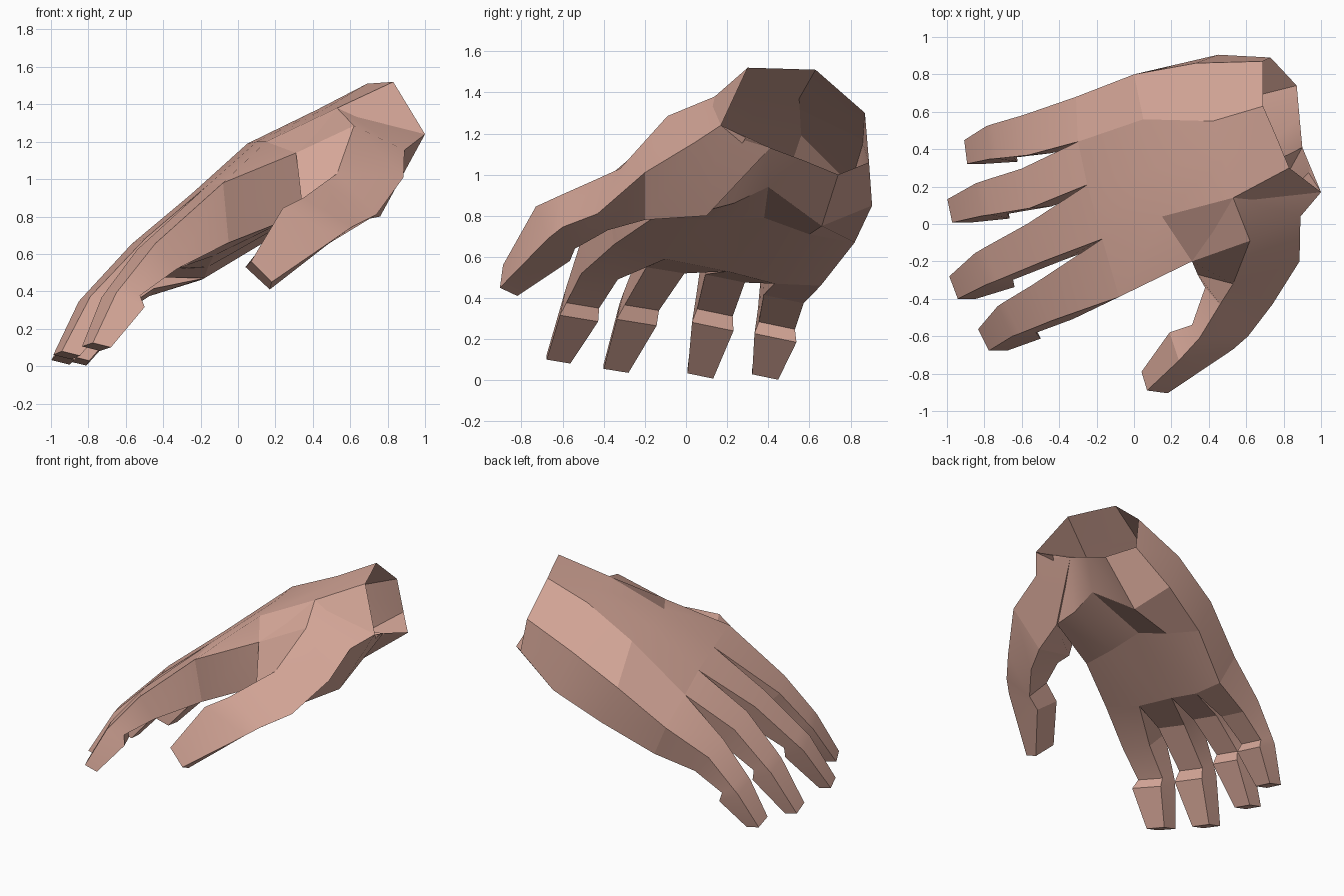
import bpy, bmesh
from mathutils import Vector as V

skin = bpy.data.materials.new("skin")
skin.diffuse_color = (0.66, 0.38, 0.31, 1)


def loft(name, rings, cap_end=True):
    """Skin a list of equal-sized point rings; the first ring stays open."""
    bm = bmesh.new()
    loops = [[bm.verts.new(p) for p in ring] for ring in rings]
    n = len(loops[0])
    for a, b in zip(loops, loops[1:]):
        for i in range(n):
            j = (i + 1) % n
            bm.faces.new((a[i], a[j], b[j], b[i]))
    if cap_end:
        bm.faces.new(loops[-1])
    bmesh.ops.recalc_face_normals(bm, faces=bm.faces)
    me = bpy.data.meshes.new(name)
    bm.to_mesh(me)
    bm.free()
    ob = bpy.data.objects.new(name, me)
    bpy.context.collection.objects.link(ob)
    me.materials.append(skin)
    bpy.ops.object.select_all(action='DESELECT')
    ob.select_set(True)
    bpy.context.view_layer.objects.active = ob
    bpy.ops.object.shade_smooth_by_angle(angle=0.3)


def finger(name, root, middle, last, tip, across):
    """Four-sided finger from its root ring, with a crease before the pad."""
    m, l, t = map(V, (middle, last, tip))
    side = V(across).normalized()
    # back point, direction to the palm side, depth, back width, palm width
    stations = [(m, (0.66, 0, -0.75), 0.18, 0.22, 0.20),
                (m.lerp(l, 0.82), (0.82, 0, -0.57), 0.11, 0.19, 0.18),
                (l, (0.88, 0, -0.48), 0.165, 0.18, 0.21),
                (t, (0.97, 0, -0.24), 0.10, 0.13, 0.13)]
    rings = [root]
    for p, d, depth, w, wb in stations:
        q = p + V(d).normalized() * depth
        rings.append([p - side * w / 2, p + side * w / 2,
                      q + side * wb / 2, q - side * wb / 2])
    loft(name, rings)


# Knuckle line, back of the hand and palm side, little finger to index
back = [(-.31, .68, .69), (-.30, .44, .84), (-.25, .21, .92),
        (-.17, -.08, .96), (-.08, -.39, .98)]
under = [(-.20, .655, .46), (-.18, .43, .47), (-.16, .20, .53),
         (-.13, -.10, .59), (-.05, -.35, .66)]

# Palm: open wrist rim, heel, mid palm, knuckle line
loft("palm", [
    [(.69, .87, 1.30), (.69, .63, 1.51), (.76, .47, 1.515), (.83, .30, 1.52),
     (1.0, .17, 1.24), (.95, .29, 1.18), (.90, .41, 1.13), (.885, .57, 1.07),
     (.87, .74, 1.00), (.73, .89, 1.06)],
    [(.33, .86, 1.15), (.42, .55, 1.37), (.48, .35, 1.385), (.53, .14, 1.38),
     (.60, .10, 1.30), (.74, .08, .82), (.71, .23, .86), (.70, .40, .94),
     (.55, .66, .75), (.45, .905, .85)],
    [(.00, .80, .95), (.05, .56, 1.19), (.10, .30, 1.20), (.15, .04, 1.20),
     (.31, -.20, 1.14), (.28, -.16, .79), (.28, .10, .78), (.28, .38, .79),
     (.22, .60, .71), (.12, .82, .67)],
    back + under[::-1],
], cap_end=False)

# Thumb: base blending into the palm, ball, mid, crease, joint, tip
loft("thumb", [
    [(.15, .04, 1.20), (.53, .14, 1.38), (1.0, .17, 1.24), (.90, .41, 1.13)],
    [(.31, -.20, 1.14), (.62, -.09, 1.285), (.89, .04, 1.155), (.76, .10, .80)],
    [(.34, -.27, .88), (.53, -.32, 1.03), (.885, -.20, 1.01), (.66, -.20, .78)],
    [(.38, -.34, .84), (.46, -.43, .98), (.74, -.43, .81), (.58, -.38, .73)],
    [(.31, -.54, .80), (.35, -.61, .90), (.61, -.60, .745), (.46, -.54, .64)],
    [(.19, -.58, .72), (.24, -.73, .845), (.53, -.67, .69), (.37, -.565, .58)],
    [(.04, -.79, .53), (.07, -.89, .56), (.18, -.905, .45), (.17, -.82, .41)],
])

# Fingers, each growing out of its stretch of the knuckle line
fingers = [
    ("little_finger", (-.58, .475, .53), (-.78, .435, .285),
     (-.90, .385, .04), (.12, -.96, .2)),
    ("ring_finger", (-.58, .19, .63), (-.83, .13, .34),
     (-.985, .07, .045), (.2, -.97, .2)),
    ("middle_finger", (-.53, -.10, .67), (-.82, -.24, .36),
     (-.965, -.34, .07), (.35, -.93, .15)),
    ("index_finger", (-.49, -.42, .64), (-.69, -.52, .38),
     (-.805, -.62, .115), (.45, -.9, .15)),
]
for i, (name, mid, last, tip, across) in enumerate(fingers):
    finger(name, [back[i], back[i + 1], under[i + 1], under[i]],
           mid, last, tip, across)
